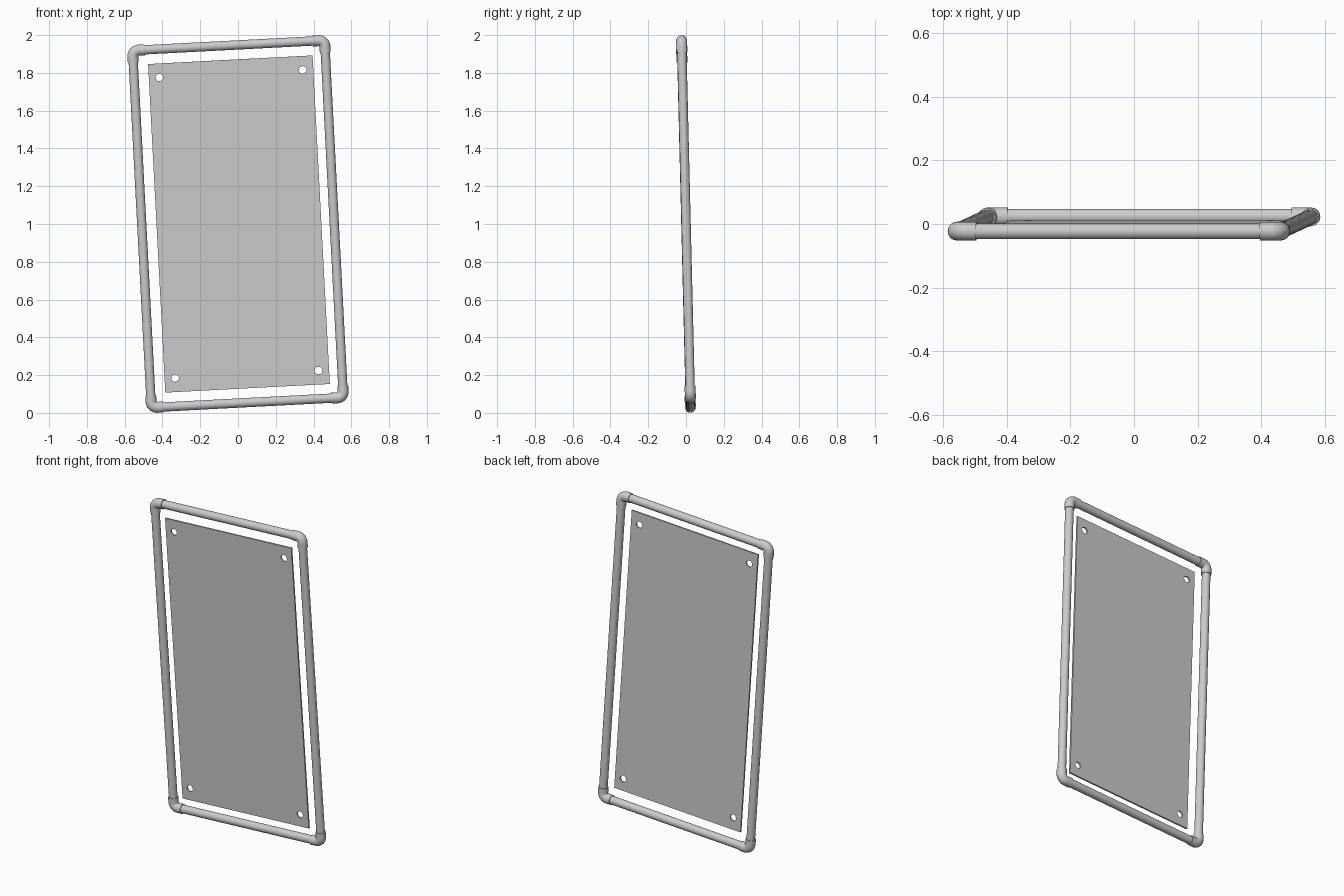
import bpy, bmesh
from math import radians, sin, cos, pi
from mathutils import Matrix, Vector

if "Cube" in bpy.data.objects:
    bpy.data.objects.remove(bpy.data.objects["Cube"])

W, H = 1.018, 1.894             # frame centreline size
TUBE_R, ELBOW_R = 0.0245, 0.029
BEND, ARM = 0.032, 0.063        # elbow bend radius and arm length
# whole sign leans slightly in two directions
TILT = (Matrix.Translation((0, 0, 1)) @ Matrix.Rotation(radians(-3), 4, 'Y')
        @ Matrix.Rotation(radians(1.4), 4, 'X'))


def sweep(name, path, radius, sides=32):
    """Round tube along a path lying in the local XZ plane, capped at both ends."""
    path = [Vector((x, 0, z)) for x, z in path]
    bm = bmesh.new()
    rings = []
    for i, p in enumerate(path):
        t = (path[min(i + 1, len(path) - 1)] - path[max(i - 1, 0)]).normalized()
        n = t.cross(Vector((0, 1, 0)))
        rings.append([bm.verts.new(p + radius * (cos(a) * n + sin(a) * Vector((0, 1, 0))))
                      for a in (2 * pi * k / sides for k in range(sides))])
    for a, b in zip(rings, rings[1:]):
        for k in range(sides):
            j = (k + 1) % sides
            bm.faces.new((a[k], a[j], b[j], b[k]))
    bm.faces.new(rings[0])
    bm.faces.new(rings[-1])
    bmesh.ops.recalc_face_normals(bm, faces=bm.faces)
    me = bpy.data.meshes.new(name)
    bm.to_mesh(me)
    bm.free()
    ob = bpy.data.objects.new(name, me)
    bpy.context.collection.objects.link(ob)
    finish(ob)


def finish(ob):
    ob.matrix_world = TILT @ ob.matrix_basis
    bpy.ops.object.select_all(action='DESELECT')
    ob.select_set(True)
    bpy.context.view_layer.objects.active = ob
    if ob.type == 'CURVE':
        bpy.ops.object.convert(target='MESH')
    bpy.ops.object.shade_smooth_by_angle(angle=radians(30))


# straight frame tubes, ending inside the elbows
hx, hz = W / 2, H / 2
for s, side, level in ((-1, "left", "bottom"), (1, "right", "top")):
    sweep(side + "_tube", [(s * hx, -hz + BEND), (s * hx, hz - BEND)], TUBE_R)
    sweep(level + "_tube", [(-hx + BEND, s * hz), (hx - BEND, s * hz)], TUBE_R)

# corner elbows
for sx, side in ((-1, "left"), (1, "right")):
    for sz, level in ((-1, "bottom"), (1, "top")):
        arc = [(hx - BEND + BEND * cos(a), hz - BEND + BEND * sin(a))
               for a in (pi / 2 * k / 12 for k in range(13))]
        path = [(hx, hz - ARM)] + arc + [(hx - ARM, hz)]
        sweep(f"{level}_{side}_elbow", [(sx * x, sz * z) for x, z in path], ELBOW_R)

# flat panel with four mounting holes
curve = bpy.data.curves.new("panel", 'CURVE')
curve.dimensions, curve.fill_mode, curve.extrude = '2D', 'BOTH', 0.005


def outline(points):
    sp = curve.splines.new('POLY')
    sp.points.add(len(points) - 1)
    for p, (x, y) in zip(sp.points, points):
        p.co = (x, y, 0, 1)
    sp.use_cyclic_u = True


px, pz = 0.436, 0.871
outline([(-px, -pz), (px, -pz), (px, pz), (-px, pz)])
for cx in (-0.38, 0.38):
    for cz in (-0.797, 0.797):
        outline([(cx + 0.02 * cos(2 * pi * k / 32), cz + 0.02 * sin(2 * pi * k / 32))
                 for k in range(32)])
panel = bpy.data.objects.new("panel", curve)
bpy.context.collection.objects.link(panel)
panel.matrix_basis = Matrix.Translation((0.005, -0.013, 0)) @ Matrix.Rotation(pi / 2, 4, 'X')
finish(panel)
